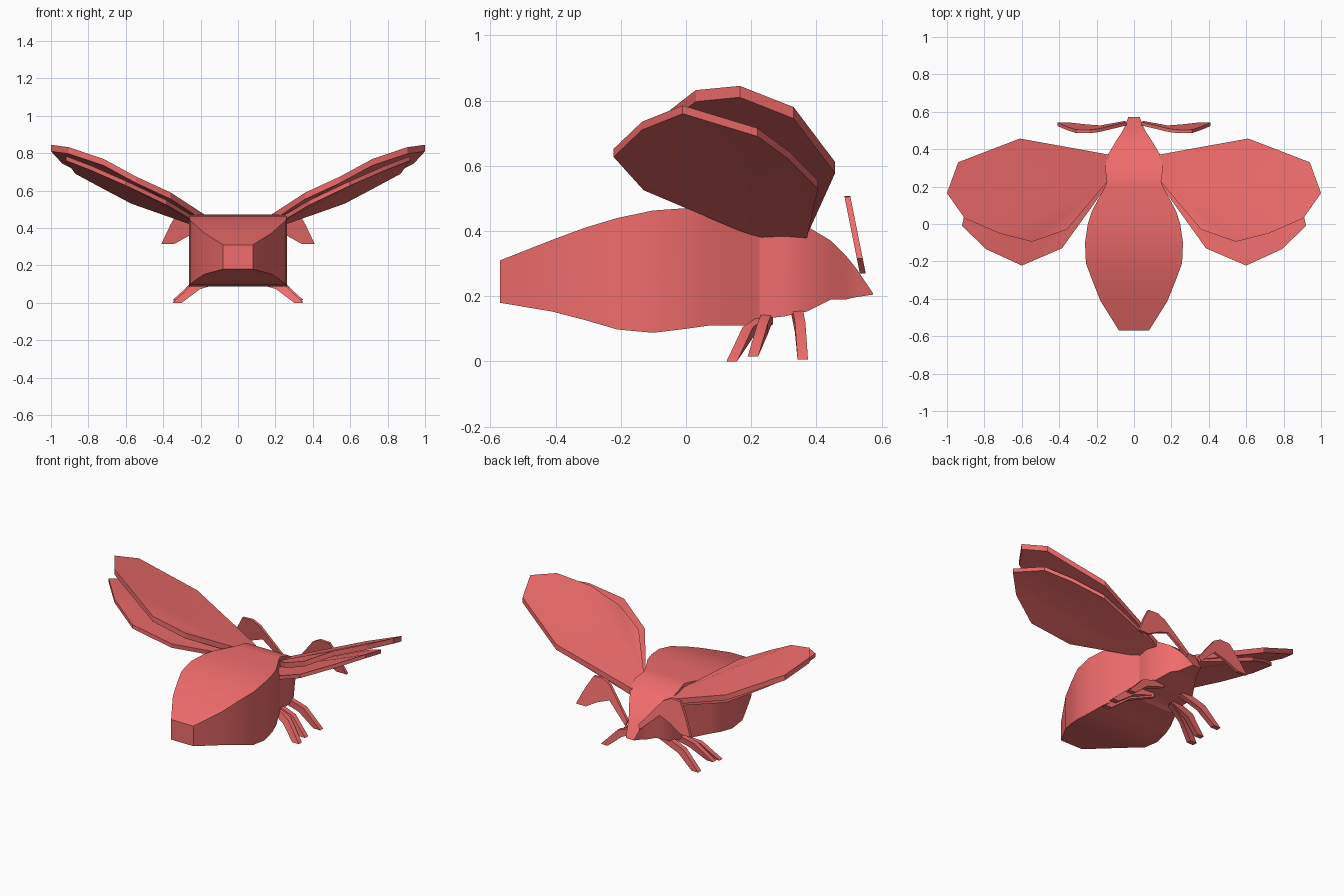
import bpy, bmesh
from mathutils import Vector

if "Cube" in bpy.data.objects:
    bpy.data.objects.remove(bpy.data.objects["Cube"])

mat = bpy.data.materials.new("coral")
mat.diffuse_color = (0.87, 0.15, 0.15, 1)
mat.use_nodes = True
mat.node_tree.nodes["Principled BSDF"].inputs["Base Color"].default_value = mat.diffuse_color


def finish(name, bm, smooth=True):
    bmesh.ops.recalc_face_normals(bm, faces=bm.faces[:])
    me = bpy.data.meshes.new(name)
    bm.to_mesh(me)
    bm.free()
    me.materials.append(mat)
    ob = bpy.data.objects.new(name, me)
    bpy.context.collection.objects.link(ob)
    if smooth:
        bpy.ops.object.select_all(action='DESELECT')
        bpy.context.view_layer.objects.active = ob
        ob.select_set(True)
        bpy.ops.object.shade_smooth_by_angle(angle=0.5)
    return ob


def loft(name, rings):
    """Skin a list of four-point rings and cap both ends."""
    bm = bmesh.new()
    vs = [[bm.verts.new(p) for p in r] for r in rings]
    for a, b in zip(vs, vs[1:]):
        for i in range(4):
            j = (i + 1) % 4
            bm.faces.new((a[i], a[j], b[j], b[i]))
    bm.faces.new(vs[0])
    bm.faces.new(vs[-1])
    return finish(name, bm)


def plate(name, pts, off, fan=True):
    """Thin slab: outline plus an offset copy; fan from the first point."""
    bm = bmesh.new()
    off = Vector(off)
    top = [bm.verts.new(p) for p in pts]
    bot = [bm.verts.new(Vector(p) + off) for p in pts]
    n = len(pts)
    for side in (top, bot):
        if fan:
            for i in range(1, n - 1):
                bm.faces.new((side[0], side[i], side[i + 1]))
        else:
            bm.faces.new(side)
    for i in range(n):
        j = (i + 1) % n
        bm.faces.new((top[i], top[j], bot[j], bot[i]))
    return finish(name, bm)


# Body: box sections along y (y, half width, bottom z, top z)
sections = [
    (-0.57, 0.08, 0.18, 0.31), (-0.41, 0.18, 0.153, 0.373),
    (-0.31, 0.22, 0.127, 0.41), (-0.21, 0.257, 0.098, 0.44),
    (-0.10, 0.262, 0.088, 0.463), (0.0, 0.247, 0.10, 0.47),
    (0.07, 0.225, 0.11, 0.472), (0.19, 0.16, 0.11, 0.472),
    (0.225, 0.145, 0.13, 0.472), (0.30, 0.155, 0.138, 0.455),
    (0.37, 0.14, 0.153, 0.415), (0.445, 0.095, 0.19, 0.37),
    (0.49, 0.065, 0.19, 0.325), (0.52, 0.05, 0.197, 0.288),
    (0.573, 0.03, 0.205, 0.21),
]
loft("body", [[(-w, y, b), (w, y, b), (w, y, t), (-w, y, t)]
              for y, w, b, t in sections])

# Outlines for the right-hand side, mirrored below
forewing = [(0.13, 0.24, 0.44), (0.13, 0.37, 0.42), (0.61, 0.457, 0.612),
            (0.94, 0.33, 0.78), (1.0, 0.165, 0.845), (0.905, 0.03, 0.832),
            (0.72, -0.05, 0.77), (0.545, -0.095, 0.675), (0.36, -0.03, 0.59)]
hindwing = [(0.13, 0.225, 0.40), (0.13, 0.37, 0.40), (0.57, 0.405, 0.555),
            (0.74, 0.315, 0.645), (0.87, 0.22, 0.715), (0.92, -0.01, 0.785),
            (0.79, -0.135, 0.735), (0.6, -0.222, 0.652), (0.385, -0.13, 0.55)]
antenna = [(0.04, 0.30), (0.19, 0.48), (0.24, 0.508), (0.31, 0.505),
           (0.36, 0.42), (0.41, 0.315), (0.34, 0.315), (0.26, 0.36),
           (0.18, 0.39), (0.05, 0.27)]
# Legs: hip, knee, foot
legs = {
    "abdomen_leg": [(0.08, 0.25, 0.13), (0.22, 0.19, 0.09), (0.325, 0.14, 0.0)],
    "middle_leg": [(0.08, 0.25, 0.14), (0.22, 0.235, 0.10), (0.325, 0.205, 0.015)],
    "head_leg": [(0.08, 0.34, 0.155), (0.22, 0.35, 0.105), (0.325, 0.358, 0.006)],
}

for side, s in (("right", 1), ("left", -1)):
    plate("forewing_" + side, [(s * x, y, z) for x, y, z in forewing], (0, 0, -0.035))
    plate("hindwing_" + side, [(s * x, y, z) for x, y, z in hindwing], (0, 0, -0.025))
    plate("antenna_" + side,
          [(s * x, 0.525 - (z - 0.31) * 0.2, z) for x, z in antenna],
          (0, 0.018, 0), fan=False)
    # Legs bend down and outwards from the thorax
    for name, path in legs.items():
        rings = []
        for (x, y, z), h in zip(path, (0.016, 0.016, 0)):
            g = 0.018 if h else 0.024
            rings.append([(s * (x - g), y - 0.016, z - h), (s * (x - g), y + 0.016, z - h),
                          (s * (x + g), y + 0.016, z + h), (s * (x + g), y - 0.016, z + h)])
        loft(name + "_" + side, rings)
